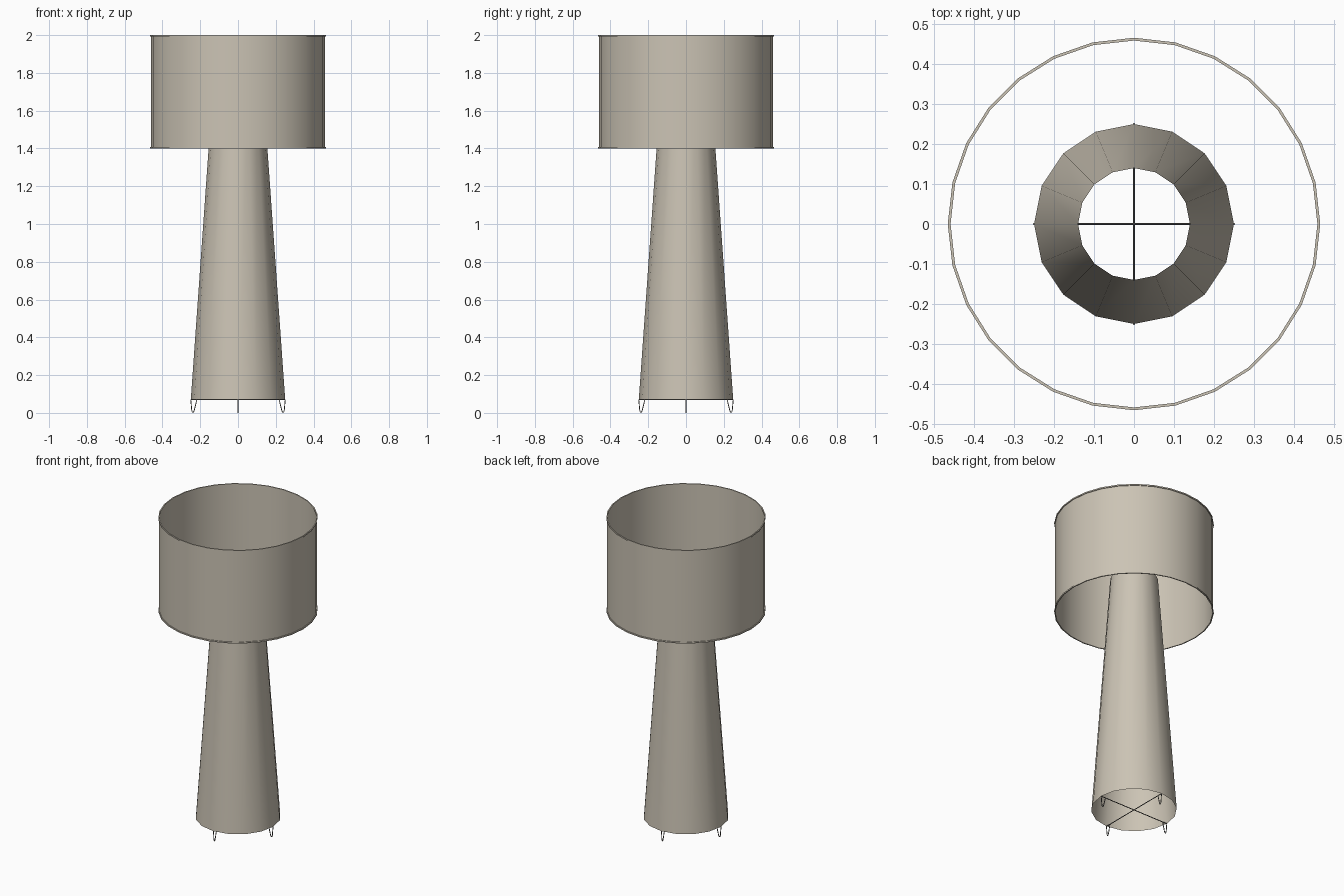
import bpy
import math

cube = bpy.data.objects.get("Cube")
if cube:
    bpy.data.objects.remove(cube, do_unlink=True)


def make_material(name, color):
    mat = bpy.data.materials.new(name)
    mat.use_nodes = True
    mat.diffuse_color = color
    mat.node_tree.nodes["Principled BSDF"].inputs["Base Color"].default_value = color
    return mat


fabric = make_material("warm_grey_fabric", (0.60, 0.55, 0.46, 1))
metal = make_material("dark_wire", (0.12, 0.115, 0.105, 1))


def lathe(name, profile, sides, mat, closed=False):
    """Spin a (radius, height) profile around the z axis."""
    count = len(profile)
    verts = [(r * math.sin(2 * math.pi * i / sides), -r * math.cos(2 * math.pi * i / sides), z)
             for i in range(sides) for r, z in profile]
    faces = []
    for i in range(sides):
        a, b = i * count, (i + 1) % sides * count
        for j in range(count if closed else count - 1):
            k = (j + 1) % count
            faces.append((a + j, b + j, b + k, a + k))
    mesh = bpy.data.meshes.new(name)
    mesh.from_pydata(verts, [], faces)
    mesh.materials.append(mat)
    obj = bpy.data.objects.new(name, mesh)
    bpy.context.collection.objects.link(obj)
    bpy.ops.object.select_all(action='DESELECT')
    obj.select_set(True)
    bpy.context.view_layer.objects.active = obj
    bpy.ops.object.shade_smooth_by_angle(angle=math.radians(30))
    return obj


def wire(name, points, radius, angle=0):
    """Thin round wire through the points."""
    curve = bpy.data.curves.new(name, 'CURVE')
    curve.dimensions = '3D'
    curve.bevel_depth = radius
    curve.bevel_resolution = 1
    curve.use_fill_caps = True
    spline = curve.splines.new('POLY')
    spline.points.add(len(points) - 1)
    for p, co in zip(spline.points, points):
        p.co = (*co, 1)
    curve.materials.append(metal)
    obj = bpy.data.objects.new(name, curve)
    obj.rotation_euler.z = angle
    bpy.context.collection.objects.link(obj)


# Tapered open column
lathe("column", [(0.25, 0.07), (0.14, 1.62)], 16, fabric)

# Open drum shade with a thin rim at each end
lathe("shade", [(0.461, 1.404), (0.461, 1.996)], 28, fabric)
for name, low in (("shade_lower_rim", 1.4), ("shade_upper_rim", 1.992)):
    high = low + 0.008
    lathe(name, [(0.459, low), (0.466, low), (0.466, high), (0.459, high)],
          28, fabric, closed=True)

# Crossed wires under the column, with a hairpin foot at each end
for i in range(2):
    wire("cross_wire", [(-0.25, 0, 0.07), (0.25, 0, 0.07)], 0.0025, i * math.pi / 2)
for i in range(4):
    wire("hairpin_foot",
         [(0.218, 0, 0.07), (0.232, 0, 0.012), (0.237, 0, 0.0025),
          (0.242, 0, 0.004), (0.245, 0, 0.015), (0.25, 0, 0.07)],
         0.0025, i * math.pi / 2)
